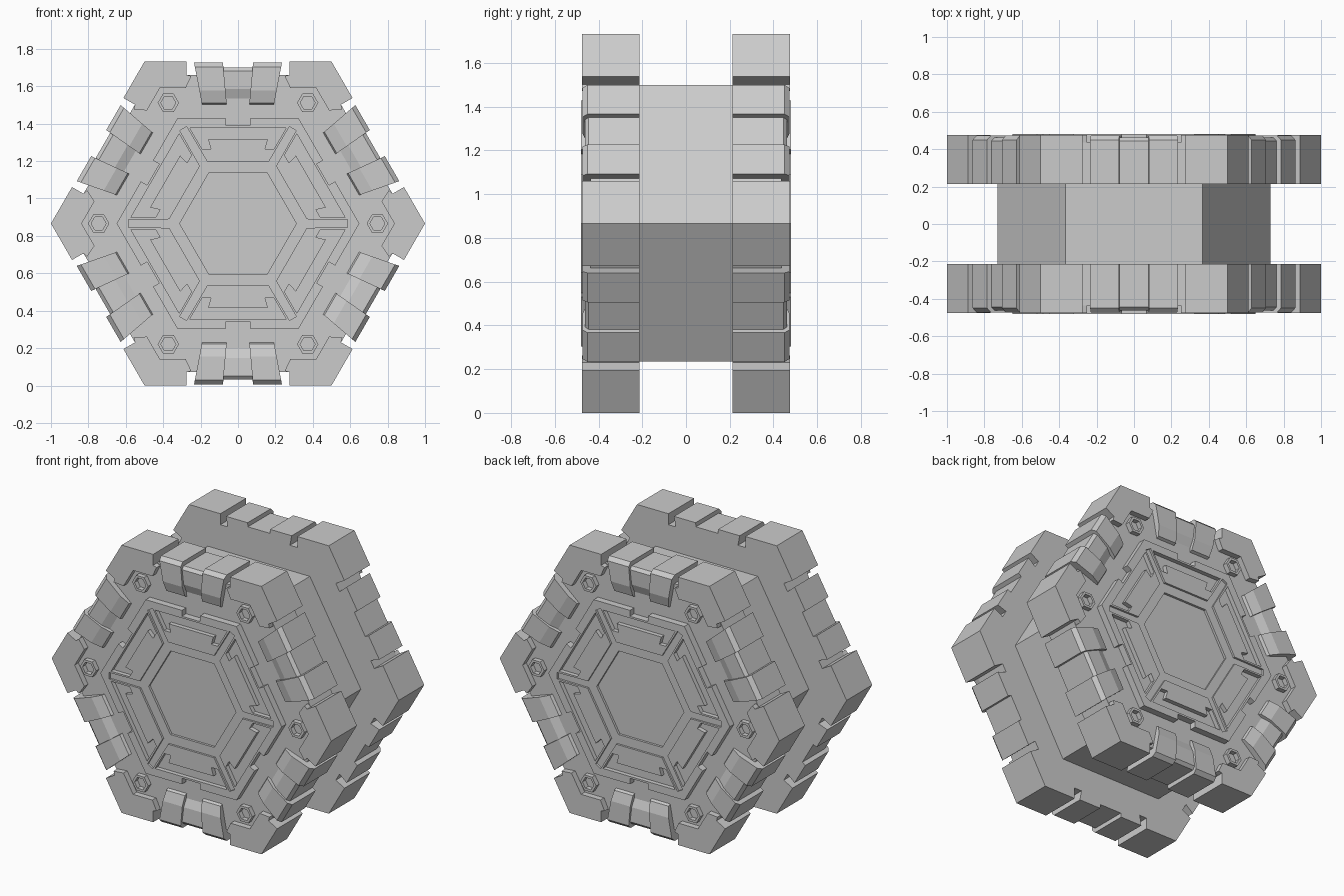
import bpy, bmesh
from math import sin, cos, radians

if "Cube" in bpy.data.objects:
    bpy.data.objects.remove(bpy.data.objects["Cube"])

H = 0.866  # centre height = hexagon apothem


def P(k, u, v):
    """Point on side k: u along the side, v outward from the centre."""
    a = radians(60 * k)
    return (u * cos(a) + v * sin(a), -u * sin(a) + v * cos(a))


def ring(pts):
    """Repeat one side's outline points around all six sides."""
    return [P(k, u, v) for k in range(6) for u, v in pts]


def hexa(r, cx=0.0, cz=0.0):
    return [(cx + r * cos(radians(60 * i)), cz + r * sin(radians(60 * i))) for i in range(6)]


def add_object(name, bm, mirror=True):
    bmesh.ops.recalc_face_normals(bm, faces=bm.faces)
    me = bpy.data.meshes.new(name)
    bm.to_mesh(me)
    bm.free()
    ob = bpy.data.objects.new(name, me)
    ob.location.z = H
    bpy.context.collection.objects.link(ob)
    if mirror:  # same detail on front and back
        m = ob.modifiers.new("both_ends", 'MIRROR')
        m.use_axis = (False, True, False)
        m.use_mirror_merge = False
    return ob


def prism(name, loops, y0, y1, mirror=True):
    """Filled outline (nested loops become holes) extruded along y."""
    cu = bpy.data.curves.new(name + "_outline", 'CURVE')
    cu.dimensions = '2D'
    cu.fill_mode = 'BOTH'
    cu.extrude = (y1 - y0) / 2
    for loop in loops:
        s = cu.splines.new('POLY')
        s.points.add(len(loop) - 1)
        for p, (x, z) in zip(s.points, loop):
            p.co = (x, z, 0, 1)
        s.use_cyclic_u = True
        s.use_smooth = False
    tmp = bpy.data.objects.new(name + "_tmp", cu)
    bpy.context.collection.objects.link(tmp)
    bpy.context.view_layer.update()
    dg = bpy.context.evaluated_depsgraph_get()
    me = bpy.data.meshes.new_from_object(tmp.evaluated_get(dg))
    bm = bmesh.new()
    bm.from_mesh(me)
    bpy.data.objects.remove(tmp)
    bpy.data.curves.remove(cu)
    bpy.data.meshes.remove(me)
    for v in bm.verts:
        x, z, d = v.co
        v.co = (x, (y0 + y1) / 2 + d, z)
    bmesh.ops.remove_doubles(bm, verts=bm.verts, dist=1e-5)
    for f in bm.faces:
        f.smooth = False
    return add_object(name, bm, mirror)


def rim_blocks(name, profile, spans):
    """Tapered blocks: (y, v) profile lofted between two u limits on each side."""
    bm = bmesh.new()
    for k in range(6):
        for lo, hi in spans:
            sides = []
            for lim in (lo, hi):
                vs = []
                for y, v in profile:
                    x, z = P(k, lim(v), v)
                    vs.append(bm.verts.new((x, y, z)))
                sides.append(vs)
                bm.faces.new(vs)
            n = len(profile)
            for i in range(n):
                j = (i + 1) % n
                bm.faces.new((sides[0][i], sides[0][j], sides[1][j], sides[1][i]))
    return add_object(name, bm)


# Core between the two end caps
prism("core", [hexa(0.73)], -0.215, 0.215, mirror=False)

# Cap body with cut-back rim on every side
prism("cap_body", [ring([(-0.275, 0.866), (-0.275, 0.795), (0.275, 0.795),
                         (0.275, 0.866), (0.5, 0.866)])], 0.213, 0.437)

# Raised corner guards
near = [(0.275, 0.866), (0.275, 0.795), (0.25, 0.788), (0.28, 0.724), (0.418, 0.724)]
for k in range(6):
    loop = [P(k, u, v) for u, v in near]
    loop += [P(k + 1, -u, v) for u, v in reversed(near[:-1])] + [P(k, 0.5, 0.866)]
    prism("corner_guard", [loop], 0.43, 0.475)

# Hexagonal bolts with sockets
for k in range(6):
    c = (0.745 * cos(radians(60 * k)), 0.745 * sin(radians(60 * k)))
    prism("bolt", [hexa(0.057, *c), hexa(0.04, *c)], 0.43, 0.468)


# Rim blocks: pair of armour blocks and a lower filler on each side
def inner(v):
    return 0.06 + (v - 0.634) * 0.09


def outer(v):
    return 0.192 + (v - 0.634) * 0.19


rim_blocks("rim_block",
           [(0.213, 0.86), (0.45, 0.86), (0.474, 0.837), (0.474, 0.71),
            (0.455, 0.645), (0.43, 0.634), (0.43, 0.77), (0.213, 0.77)],
           [(inner, outer), (lambda v: -outer(v), lambda v: -inner(v))])
rim_blocks("rim_filler",
           [(0.213, 0.834), (0.445, 0.834), (0.462, 0.815), (0.458, 0.72),
            (0.43, 0.65), (0.43, 0.77), (0.213, 0.77)],
           [(lambda v: -inner(v), inner)])

# Face plate: floor, then top layer with recessed brackets and spoked channel
edge = ring([(-0.065, 0.562), (-0.065, 0.524), (0.065, 0.524), (0.065, 0.562),
             (0.3245, 0.562)])
star = ring([(-0.275, 0.518), (-0.164, 0.33), (0.164, 0.33), (0.275, 0.518)])
half = [(0.258, 0.512), (0.192, 0.398), (0.145, 0.398), (0.16, 0.45)]
bracket = half + [(-u, v) for u, v in reversed(half)]
brackets = [[P(k, u, v) for u, v in bracket] for k in range(6)]
prism("plate_floor", [edge], 0.43, 0.452)
prism("plate_top", [edge, star] + brackets, 0.452, 0.48)
prism("plate_channel", [star, hexa(0.312)], 0.452, 0.467)
